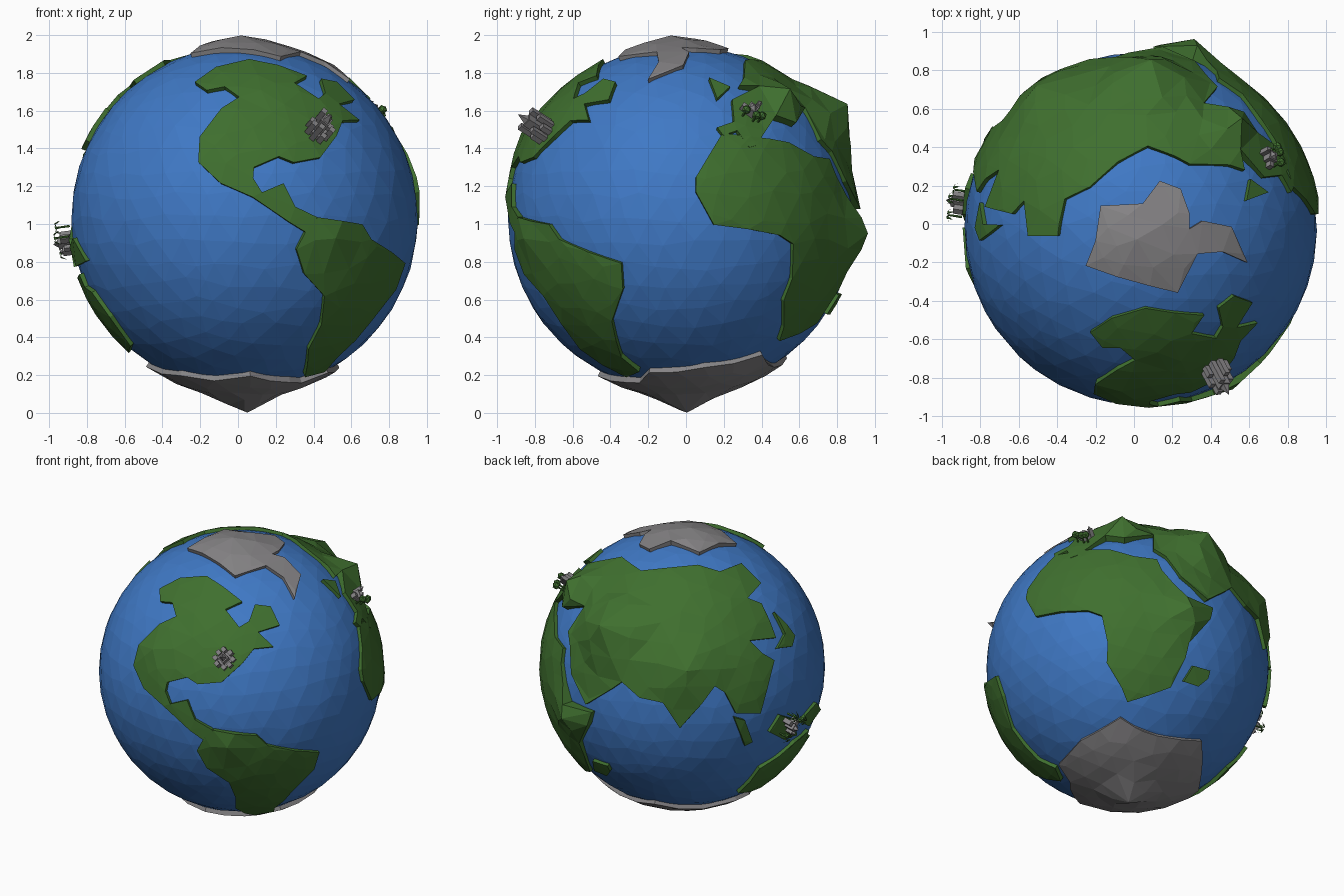
import bpy, bmesh, math, random
from mathutils import Vector, Matrix
from mathutils.geometry import delaunay_2d_cdt

if "Cube" in bpy.data.objects:
    bpy.data.objects.remove(bpy.data.objects["Cube"])

random.seed(4)
C = Vector((0.035, -0.025, 1.03))      # globe centre
R = 0.915                              # sea radius
RISE = 0.025                           # land thickness


def material(name, rgb):
    m = bpy.data.materials.new(name)
    m.diffuse_color = (*rgb, 1)
    m.use_nodes = True
    m.node_tree.nodes["Principled BSDF"].inputs["Base Color"].default_value = m.diffuse_color
    return m


SEA = material("sea blue", (0.05, 0.19, 0.56))
LAND = material("land green", (0.05, 0.16, 0.028))
STONE = material("stone grey", (0.235, 0.228, 0.235))


def finish(bm, name, mat):
    me = bpy.data.meshes.new(name)
    bm.to_mesh(me)
    bm.free()
    me.materials.append(mat)
    ob = bpy.data.objects.new(name, me)
    bpy.context.collection.objects.link(ob)
    return ob


# Sketch planes: azimuth, elevation, centre and scale of flat sketches that are projected on the globe
VIEWS = {
    "F": (0, 0, 245, 219, 189), "R": (90, 0, 682, 219, 189), "T": (0, 90, 1141, 230, 192),
    "A": (35, 25, 241, 672, 156), "B": (215, 25, 685, 667, 156), "K": (140, -30, 1128, 670, 156),
    "U": (0, -90, 0, 0, 100),
}


def project(view, px, py):
    az, el, cx, cy, s = VIEWS[view]
    a, e = math.radians(az), math.radians(el)
    right = Vector((math.cos(a), math.sin(a), 0))
    flat = Vector((math.sin(a), -math.cos(a), 0))
    look = flat * math.cos(e) + Vector((0, 0, math.sin(e)))
    up = Vector((0, 0, math.cos(e))) - flat * math.sin(e)
    u, v, r = (px - cx) / s, (cy - py) / s, R + RISE
    w = math.sqrt(max(0, r * r - u * u - v * v))
    return (right * u + up * v + look * w).normalized()


# Mountains: direction, height, width
PEAKS = [(Vector(d).normalized(), h, w) for d, h, w in [
    ((.055, .88, .605), .13, .3), ((.28, .99, -.08), .09, .25), ((.53, .58, .69), .10, .2),
    ((-.55, .75, .39), .06, .3), ((-.02, -.055, .97), .03, .3), ((.015, .03, -1), .07, .2),
    ((0, 0, -1), .02, .7), ((.45, -.78, -.1), .03, .2), ((-.1, -.85, .45), .025, .25)]]


def height(d):
    return RISE + sum(h * max(0, 1 - (d - p).length / w) for p, h, w in PEAKS)


def scatter():
    bm = bmesh.new()
    bmesh.ops.create_icosphere(bm, subdivisions=4, radius=1)
    pts = [(v.co + Vector([random.uniform(-.035, .035) for _ in range(3)])).normalized()
           for v in bm.verts]
    bm.free()
    return pts


GRID = [g for g in scatter() if all((g - p).length > .08 for p, _, _ in PEAKS)] + [p for p, _, _ in PEAKS]


def land(name, mat, *pieces):
    """Raised plate on the globe from sketched coast pieces (view, x, y, x, y...)."""
    coast = [project(v, p[i], p[i + 1]) for v, p in pieces for i in range(0, len(p), 2)]
    ring = []
    for a, b in zip(coast, coast[1:] + coast[:1]):
        n = max(1, round((a - b).length / .17))
        ring += [a.lerp(b, i / n).normalized() for i in range(n)]
    mid = sum(ring, Vector()).normalized()
    q = mid.to_track_quat('Z', 'Y')
    inv = q.inverted()

    def flat(d):
        p = inv @ d
        return Vector((p.x / (1 + p.z), p.y / (1 + p.z)))

    def lift(p):
        k = p.length_squared
        return q @ (Vector((2 * p.x, 2 * p.y, 1 - k)) / (1 + k))

    inner = [g for g in GRID if g.dot(mid) > -.2 and min((g - r).length for r in ring) > .045]
    n = len(ring)
    out = delaunay_2d_cdt([flat(d) for d in ring + inner],
                          [(i, (i + 1) % n) for i in range(n)], [], 1, 1e-5)
    bm = bmesh.new()
    top = {}
    for f in out[2]:
        for i in f:
            if i not in top:
                d = lift(out[0][i])
                top[i] = bm.verts.new(C + d * (R + height(d)))
        face = bm.faces.new([top[i] for i in f])
        face.normal_update()
        if face.normal.dot(face.calc_center_median() - C) < 0:
            face.normal_flip()
    # cliff skirt down into the sea
    low = {}
    for e in [e for e in bm.edges if e.is_boundary]:
        lp = e.link_loops[0]
        a, b = lp.vert, lp.link_loop_next.vert
        for v in (a, b):
            if v not in low:
                low[v] = bm.verts.new(C + (v.co - C).normalized() * (R - .03))
        bm.faces.new((b, a, low[a], low[b]))
    return finish(bm, name, mat)


# Sea
bm = bmesh.new()
bmesh.ops.create_icosphere(bm, subdivisions=4, radius=1)
for v in bm.verts:
    v.co = C + (v.co + Vector([random.uniform(-.025, .025) for _ in range(3)])).normalized() * (R + .003)
finish(bm, "sea", SEA)

# Continents
land("north_continent", LAND, ("A", [
    159, 589, 180, 578, 207, 576, 243, 602, 226, 610, 240, 628, 250, 622, 256, 605, 272, 607, 281, 626,
    259, 633, 275, 648, 255, 650, 243, 665, 222, 684, 198, 686, 187, 679, 167, 684, 165, 693, 170, 706,
    187, 702, 195, 722, 213, 732, 205, 743, 190, 733, 163, 708, 143, 690, 133, 667, 139, 646, 160, 625,
    176, 617, 172, 603, 160, 602]))
land("south_continent", LAND, ("F", [
    297, 250, 308, 228, 318, 218, 363, 225, 372, 240, 406, 264, 397, 290, 372, 322, 338, 358, 325, 372,
    305, 377, 309, 350, 322, 325, 325, 297, 305, 275]))
land("desert_continent", LAND, ("K", [
    1025, 600, 1027, 590, 1055, 556, 1075, 552, 1110, 550, 1135, 557, 1158, 560, 1163, 571, 1185, 602,
    1214, 610, 1210, 622, 1190, 645, 1187, 660, 1172, 690, 1128, 705, 1122, 690, 1107, 665, 1108, 645,
    1102, 617, 1088, 612, 1060, 613, 1035, 618]))
land("great_continent", LAND,
     ("T", [1230, 166, 1190, 165, 1175, 157, 1148, 147, 1118, 163, 1090, 188, 1065, 200, 1058, 237,
            1028, 237, 1024, 202, 1012, 215, 985, 208]),
     ("B", [752, 642, 765, 655, 777, 662, 770, 690, 763, 716, 738, 716, 727, 695, 716, 688, 703, 706,
            681, 731, 664, 705, 640, 700, 622, 684]),
     ("K", [1228, 592, 1208, 602, 1182, 577, 1167, 557]),
     ("R", [822, 140, 806, 108, 795, 125, 775, 118, 757, 146, 750, 148, 738, 131, 724, 136, 718, 128,
            735, 122, 733, 100, 758, 90, 740, 86]))
land("southern_island_continent", LAND, ("B", [740, 797, 762, 772, 798, 745, 812, 733]),
     ("F", [85, 288, 92, 293, 110, 318, 131, 347, 128, 355]))

# Islands
land("north_west_island", LAND, ("R", [710, 78, 731, 87, 718, 99]))
land("cape_island", LAND, ("K", [1185, 684, 1195, 668, 1212, 673, 1210, 681, 1200, 689]))
land("eastern_island", LAND, ("B", [777, 613, 790, 626, 798, 637, 795, 648, 780, 650, 788, 635]))
land("long_island", LAND, ("B", [736, 720, 747, 723, 755, 745, 747, 749]))
land("city_island", LAND, ("B", [772, 735, 783, 718, 797, 722, 800, 738, 786, 742]))
land("reef_island", LAND, ("B", [803, 724, 820, 705, 824, 712, 812, 729]))

# Ice caps
land("north_ice", STONE, ("T", [
    1086, 267, 1096, 242, 1101, 207, 1143, 205, 1160, 182, 1181, 190, 1190, 215, 1190, 230, 1203, 222,
    1232, 228, 1248, 264, 1223, 253, 1198, 255, 1178, 294, 1150, 287]))
land("south_ice", STONE, ("U", [
    -52, 0, -34, -29, -16, -36, 3, -44, 24, -29, 30, -22, 44, -17, 50, 12, 42, 43, 32, 45, 16, 49,
    -16, 56, -37, 30, -50, 12]))


# Cities: parts stand on the globe along the local upright
def frame(d):
    d = Vector(d).normalized()
    return Matrix.Translation(C + d * (R + RISE - .005)) @ d.to_track_quat('Z', 'Y').to_matrix().to_4x4()


def cone(bm, m, x, y, z, r1, r2, h, n=4):
    bmesh.ops.create_cone(bm, cap_ends=True, segments=n, radius1=r1, radius2=r2, depth=h,
                          matrix=m @ Matrix.Translation((x, y, z + h / 2)))


def towers(name, d, blocks):
    bm = bmesh.new()
    for x, y, r, h, tip in blocks:
        cone(bm, frame(d), x, y, 0, r, r, h)
        if tip:
            cone(bm, frame(d), x, y, h, r * .7, 0, tip)
    finish(bm, name, STONE)


ring = [(.055 * math.cos(i * math.pi / 4), .055 * math.sin(i * math.pi / 4), .021,
         .06 + .035 * (i % 3), 0) for i in range(8)]
towers("harbour_towers", (.41, -.77, .49), [(0, 0, .036, .13, .06), (0, 0, .065, .03, 0)] + ring)
towers("old_town_towers", (.67, .37, .57), [(0, 0, .038, .05, .02), (.04, .02, .018, .06, .02),
                                           (-.035, .025, .02, .035, 0)])
towers("island_towers", (-.95, .14, -.13), [(0, 0, .03, .07, .03), (.04, .02, .024, .05, 0),
                                           (-.03, .04, .022, .06, 0), (.01, -.045, .024, .05, .02),
                                           (.045, -.03, .018, .035, 0)])

# Round trees beside the old town
bm = bmesh.new()
m = frame((.67, .37, .57))
for x, y in ((.0, -.055), (.03, -.06), (-.05, -.02)):
    cone(bm, m, x, y, 0, .006, .006, .04, 5)
    bmesh.ops.create_icosphere(bm, subdivisions=1, radius=.026, matrix=m @ Matrix.Translation((x, y, .055)))
finish(bm, "round_trees", LAND)

# Palms beside the island town: trunk and drooping leaves
bm = bmesh.new()
m = frame((-.95, .14, -.13))
for x, y in ((-.06, -.05), (.075, .03), (-.01, .085)):
    cone(bm, m, x, y, 0, .007, .005, .07, 5)
    for i in range(6):
        a = i * math.pi / 3
        u, s = Vector((math.cos(a), math.sin(a), 0)), Vector((-math.sin(a), math.cos(a), 0)) * .008
        p = [Vector((x, y, .07)) + u * k + Vector((0, 0, z)) for k, z in ((0, 0), (.025, .006), (.042, -.022))]
        vs = [bm.verts.new(m @ c) for c in (p[0], p[1] + s, p[2], p[1] - s)]
        bm.faces.new((vs[0], vs[3], vs[1]))
        bm.faces.new((vs[1], vs[3], vs[2]))
finish(bm, "palms", LAND)
